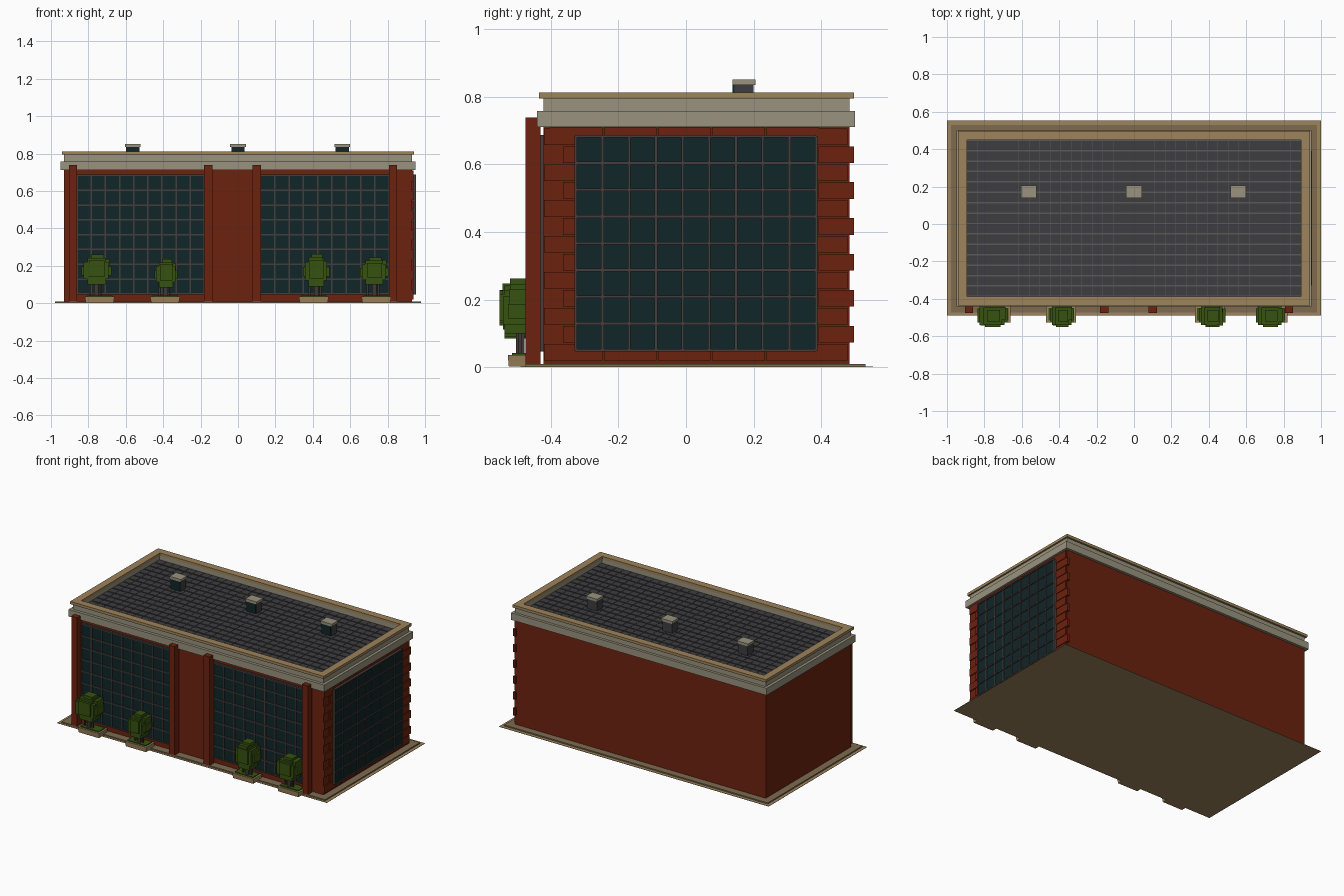
import bpy
import bmesh
import random
from mathutils import Vector

random.seed(4)
if "Cube" in bpy.data.objects:
    bpy.data.objects.remove(bpy.data.objects["Cube"])


def material(name, r, g, b):
    m = bpy.data.materials.new(name)
    m.use_nodes = True
    m.diffuse_color = (r, g, b, 1)
    m.node_tree.nodes["Principled BSDF"].inputs["Base Color"].default_value = (r, g, b, 1)
    return m


RED = material("red brick", 0.15, 0.016, 0.0045)
TAN = material("tan stone", 0.34, 0.23, 0.105)
STONE = material("grey stone", 0.32, 0.29, 0.21)
PAVING = material("brown paving", 0.21, 0.145, 0.08)
ROOF = material("roof grey", 0.048, 0.048, 0.051)
SEAM = material("roof seam", 0.10, 0.10, 0.10)
GLASS = material("dark glass", 0.0055, 0.019, 0.021)
BAR = material("window bar", 0.06, 0.049, 0.047)
LEAF = material("leaf green", 0.037, 0.085, 0.005)
BARK = material("bark", 0.05, 0.038, 0.032)


def boxes(name, mat, bounds, taper=1.0):
    """One object from boxes given as (x0, x1, y0, y1, z0, z1); taper scales the bottom."""
    bm = bmesh.new()
    for x0, x1, y0, y1, z0, z1 in bounds:
        mid = Vector(((x0 + x1) / 2, (y0 + y1) / 2, (z0 + z1) / 2))
        for v in bmesh.ops.create_cube(bm, size=1)["verts"]:
            k = taper if v.co.z < 0 else 1
            v.co = mid + Vector((v.co.x * (x1 - x0) * k, v.co.y * (y1 - y0) * k, v.co.z * (z1 - z0)))
    mesh = bpy.data.meshes.new(name)
    bm.to_mesh(mesh)
    bm.free()
    mesh.materials.append(mat)
    obj = bpy.data.objects.new(name, mesh)
    bpy.context.collection.objects.link(obj)
    return obj


def ring(x0, x1, y0, y1, z0, z1, w):
    """Four boxes forming a rectangular frame of width w."""
    return [(x0, x1, y0, y0 + w, z0, z1), (x0, x1, y1 - w, y1, z0, z1),
            (x0, x0 + w, y0 + w, y1 - w, z0, z1), (x1 - w, x1, y0 + w, y1 - w, z0, z1)]


# Ground slabs
boxes("ground_sheet", TAN, [(-1, 1, -0.489, 0.553, 0, 0.002)])
boxes("ground_slab", PAVING, [(-0.978, 0.978, -0.474, 0.53, 0.002, 0.01)])

# Walls, cornice and parapet
boxes("walls", RED, [(-0.93, 0.93, -0.422, 0.483, 0.01, 0.715)])
boxes("cornice", STONE, [(-0.948, 0.948, -0.441, 0.5, 0.711, 0.758)])
boxes("parapet", STONE, ring(-0.93, 0.93, -0.422, 0.483, 0.758, 0.794, 0.035))
boxes("parapet_cap", TAN, ring(-0.94, 0.94, -0.435, 0.496, 0.794, 0.812, 0.048))

# Roof: dark tiles on a lighter base that shows as seams
RX, RY0, RY1, ROWS, COLS = 0.895, -0.387, 0.448, 15, 32
boxes("roof_base", SEAM, [(-RX, RX, RY0, RY1, 0.757, 0.764)])
pitch_y, pitch_x = (RY1 - RY0) / ROWS, 2 * RX / COLS
tiles = []
for r in range(ROWS):
    y = RY0 + r * pitch_y
    for c in range(COLS):
        x = -RX + c * pitch_x
        tiles.append((x + 0.001, x + pitch_x - 0.001, y + 0.004, y + pitch_y - 0.004, 0.763, 0.768))
boxes("roof_tiles", ROOF, tiles)

# Roof vents
for i, x in enumerate((-0.562, 0, 0.557)):
    boxes(f"vent_body_{i}", ROOF, [(x - 0.036, x + 0.036, 0.143, 0.2, 0.764, 0.836)])
    boxes(f"vent_grille_{i}", GLASS, [(x - 0.034, x + 0.034, 0.138, 0.144, 0.77, 0.834)])
    boxes(f"vent_cap_{i}", STONE, [(x - 0.042, x + 0.042, 0.138, 0.205, 0.834, 0.851)])

# Front pilasters
for i, x in enumerate((-0.882, -0.159, 0.1, 0.829)):
    boxes(f"pilaster_{i}", RED, [(x - 0.022, x + 0.022, -0.475, -0.43, 0.01, 0.738)])


def window(name, a0, a1, side):
    """Glass with a bar grid; a0..a1 runs along x on the front, along y on the side."""
    z0, z1, cols, rows, h = 0.05, 0.683, 9, 8, 0.004

    def place(a, b, c, d, depth):
        if side:
            return (0.925, 0.947 + depth, a, b, c, d)
        return (a, b, -0.429 - depth, -0.415, c, d)

    bars = []
    for i in range(cols + 1):
        a = a0 + (a1 - a0) * i / cols
        bars.append(place(a - h, a + h, z0, z1, 0.005))
    for j in range(rows + 1):
        z = z0 + (z1 - z0) * j / rows
        bars.append(place(a0, a1, z - h, z + h, 0.006))
    boxes(name + "_glass", GLASS, [place(a0, a1, z0, z1, 0)])
    boxes(name + "_bars", BAR, bars)


window("front_window_a", -0.86, -0.18, False)
window("front_window_b", 0.12, 0.808, False)
window("side_window", -0.326, 0.385, True)

# Raised bricks around the side window
bricks = []
X0, X1, H, GAP = 0.92, 0.937, 0.0531, 0.002
for k in range(13):
    z = 0.018 + k * H
    if k % 2:
        front, back = (-0.364, -0.326), (0.392, 0.496)
    else:
        front, back = (-0.42, -0.326), (0.385, 0.478)
    for a, b in (front, back):
        bricks.append((X0, X1, a, b, z + GAP, z + H - GAP))
for i in range(5):
    a = -0.405 + i * 0.16
    for z0, z1 in ((0.02, 0.047), (0.687, 0.709)):
        bricks.append((X0, X1, a + GAP, a + 0.16 - GAP, z0, z1))
boxes("side_bricks", RED, bricks)


# Planters with blocky trees
def tree(i, planter_x, x, half, z0, z1):
    boxes(f"planter_{i}", TAN, [(planter_x - 0.08, planter_x + 0.08, -0.527, -0.437, 0.002, 0.036)], 0.93)
    boxes(f"planter_grass_{i}", LEAF, [(planter_x - 0.068, planter_x + 0.068, -0.515, -0.449, 0.034, 0.042)])
    boxes(f"trunk_{i}", BARK, [(x - 0.012, x + 0.012, -0.502, -0.478, 0.036, z0 + 0.05),
                               (x + 0.018, x + 0.028, -0.495, -0.485, 0.036, z0 + 0.05),
                               (x - 0.04, x - 0.03, -0.495, -0.485, 0.036, z0 + 0.05)])
    y, h = -0.491, z1 - z0
    crown = [(x - half * 0.6, x + half * 0.6, y - 0.045, y + 0.045, z0, z1 - h * 0.12),
             (x - half * 0.85, x + half * 0.8, y - 0.05, y + 0.05, z0 + h * 0.18, z1 - h * 0.25),
             (x - half, x + half, y - 0.035, y + 0.04, z0 + h * 0.3, z1 - h * 0.4),
             (x - half * 0.5, x + half * 0.55, y - 0.06, y + 0.05, z0 + h * 0.25, z1 - h * 0.2),
             (x - half * 0.35, x + half * 0.5, y - 0.03, y + 0.03, z1 - h * 0.3, z1)]
    for _ in range(4):
        cx = x + random.uniform(-0.5, 0.5) * half
        cy = y + random.uniform(-0.02, 0.02)
        cz = z0 + h * random.uniform(0.35, 0.72)
        crown.append((cx - half * 0.45, cx + half * 0.45, cy - 0.035, cy + 0.035, cz - h * 0.22, cz + h * 0.22))
    boxes(f"crown_{i}", LEAF, crown)


tree(0, -0.74, -0.757, 0.08, 0.1, 0.26)
tree(1, -0.39, -0.385, 0.062, 0.085, 0.236)
tree(2, 0.405, 0.418, 0.07, 0.09, 0.262)
tree(3, 0.74, 0.728, 0.077, 0.1, 0.245)
